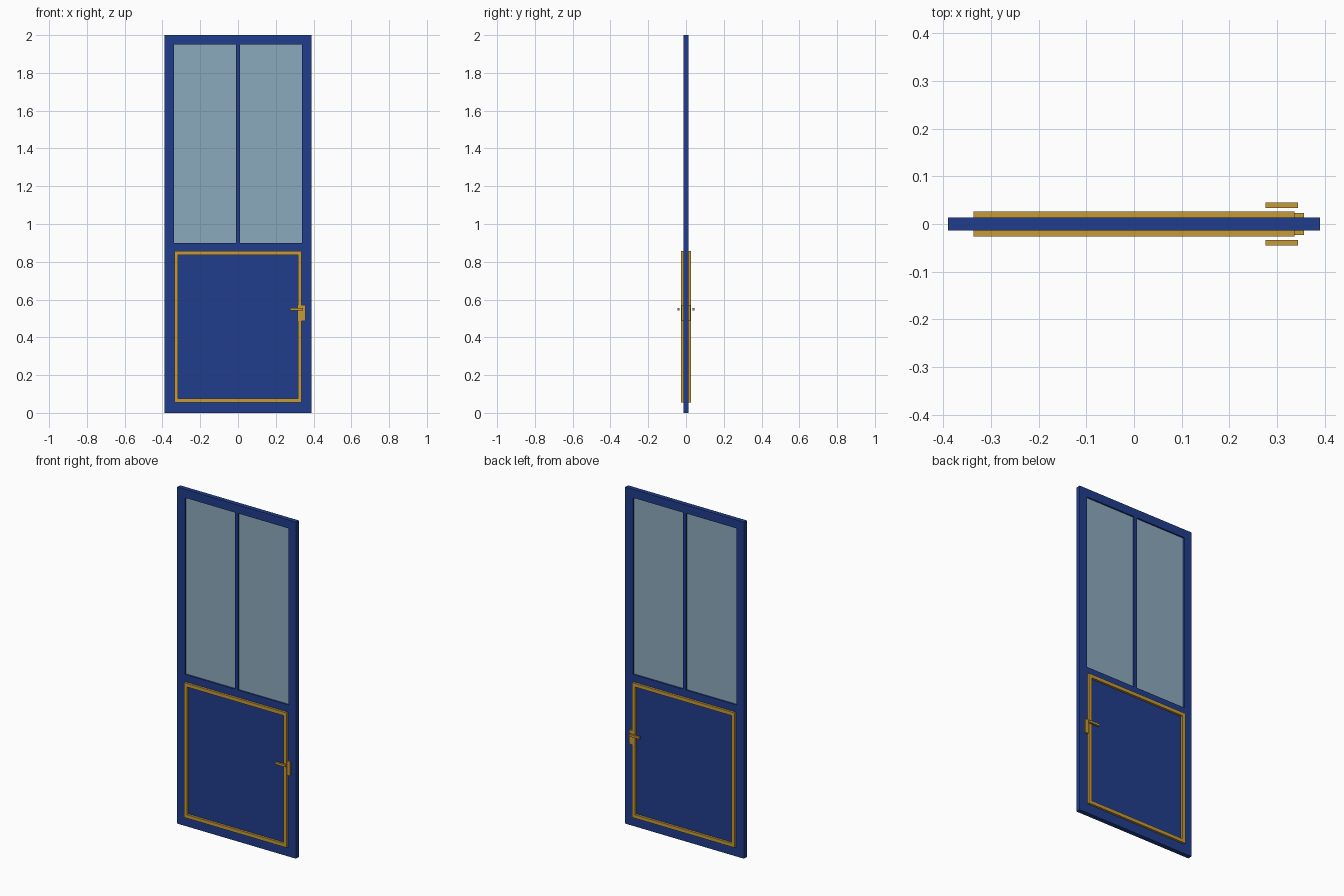
import bpy
import bmesh

if "Cube" in bpy.data.objects:
    bpy.data.objects.remove(bpy.data.objects["Cube"])


def material(name, color):
    m = bpy.data.materials.new(name)
    m.diffuse_color = (*color, 1.0)
    m.use_nodes = True
    m.node_tree.nodes["Principled BSDF"].inputs["Base Color"].default_value = m.diffuse_color
    return m


BLUE = material("blue paint", (0.015, 0.048, 0.262))
GLASS = material("pale glass", (0.26, 0.40, 0.51))
GOLD = material("gold metal", (0.565, 0.319, 0.040))


def slab(name, mat, xs, zs, y0, y1, holes=()):
    """Upright slab split along xs and zs, extruded from y0 to y1, with open cells."""
    bm = bmesh.new()
    grid = [[bm.verts.new((x, y0, z)) for z in zs] for x in xs]
    for i in range(len(xs) - 1):
        for j in range(len(zs) - 1):
            if (i, j) not in holes:
                bm.faces.new((grid[i][j], grid[i + 1][j],
                              grid[i + 1][j + 1], grid[i][j + 1]))
    ext = bmesh.ops.extrude_face_region(bm, geom=bm.faces[:], use_keep_orig=True)
    moved = [v for v in ext["geom"] if isinstance(v, bmesh.types.BMVert)]
    bmesh.ops.translate(bm, verts=moved, vec=(0, y1 - y0, 0))
    bmesh.ops.recalc_face_normals(bm, faces=bm.faces[:])
    mesh = bpy.data.meshes.new(name)
    bm.to_mesh(mesh)
    bm.free()
    mesh.materials.append(mat)
    obj = bpy.data.objects.new(name, mesh)
    bpy.context.collection.objects.link(obj)
    return obj


# Door leaf: solid lower panel, two window openings above
HALF = 0.0135
slab("door_leaf", BLUE, (-0.39, -0.34, -0.01, 0.01, 0.34, 0.39),
     (0, 0.90, 1.95, 2.0), -HALF, HALF, holes={(1, 1), (3, 1)})

# Window panes, set back from both faces
for side, x0, x1 in (("left", -0.34, -0.01), ("right", 0.01, 0.34)):
    slab(side + "_pane", GLASS, (x0, x1), (0.90, 1.95), -0.004, 0.004)

# Moulding, lock plate and lever on both faces
for side, s in (("front", -1), ("back", 1)):
    slab(side + "_panel_trim", GOLD, (-0.337, -0.317, 0.317, 0.337),
         (0.056, 0.077, 0.836, 0.857), s * HALF, s * 0.0265, holes={(1, 1)})
    slab(side + "_lock_plate", GOLD, (0.316, 0.357), (0.486, 0.57),
         s * HALF, s * 0.0235)
    slab(side + "_lever", GOLD, (0.276, 0.344), (0.543, 0.556),
         s * 0.0335, s * 0.0455)
